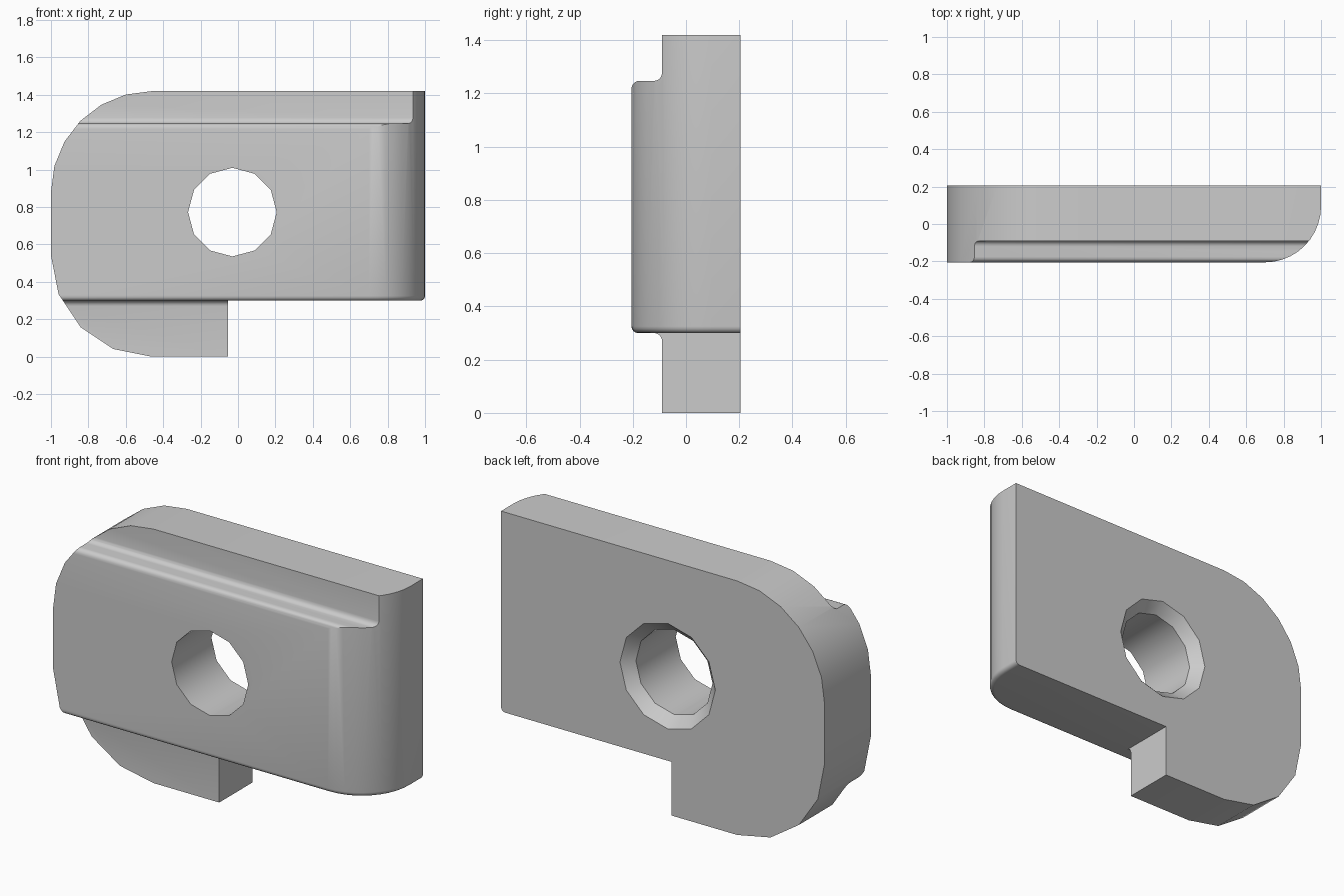
import bpy, bmesh
from math import sin, cos, pi, radians

if "Cube" in bpy.data.objects:
    bpy.data.objects.remove(bpy.data.objects["Cube"])

FRONT, STEP, BACK = -0.205, -0.09, 0.205


def loft(name, rings):
    """Closed solid through a stack of matching rings."""
    bm = bmesh.new()
    loops = [[bm.verts.new(p) for p in ring] for ring in rings]
    n = len(loops[0])
    for a, b in zip(loops, loops[1:]):
        for i in range(n):
            j = (i + 1) % n
            bm.faces.new((a[i], a[j], b[j], b[i]))
    bm.faces.new(loops[0])
    bm.faces.new(loops[-1])
    bmesh.ops.recalc_face_normals(bm, faces=bm.faces)
    mesh = bpy.data.meshes.new(name)
    bm.to_mesh(mesh)
    bm.free()
    obj = bpy.data.objects.new(name, mesh)
    bpy.context.collection.objects.link(obj)
    return obj


def arc(cx, cy, r, a0, a1, n):
    return [(cx + r * cos(radians(a0 + (a1 - a0) * i / n)),
             cy + r * sin(radians(a0 + (a1 - a0) * i / n))) for i in range(n + 1)]


def sweep_x(name, profile, x0, x1):
    return loft(name, [[(x, y, z) for y, z in profile] for x in (x0, x1)])


def combine(target, tool, operation):
    mod = target.modifiers.new(operation, 'BOOLEAN')
    mod.operation = operation
    mod.solver = 'EXACT'
    mod.object = tool
    tool.hide_render = True
    bpy.context.view_layer.objects.active = target
    bpy.ops.object.modifier_apply(modifier=mod.name)
    bpy.data.objects.remove(tool)


# Main block: rounded right front corner, softened bottom edge
def footprint(z, inset):
    pts = [(-1.2, 0.3), (-1.2, FRONT + inset)]
    pts += arc(0.7, 0.095, 0.3 - inset, -90, 0, 10) + [(1 - inset, 0.3)]
    return [(x, y, z) for x, y in pts]


R = 0.025
levels = [(0.30 + R * (1 - cos(t)), R * (1 - sin(t))) for t in (i * pi / 8 for i in range(5))]
plate = loft("clamp_plate", [footprint(z, d) for z, d in levels + [(1.6, 0)]])

# Step along the top of the front, filleted inside and out
step = [(-0.4, 1.217)] + arc(FRONT + 0.03, 1.217, 0.03, 180, 90, 5)
step += arc(STEP - 0.03, 1.277, 0.03, -90, 0, 5) + [(STEP, 1.8), (-0.4, 1.8)]
combine(plate, sweep_x("step_cutter", step, -1.4, 1.2), 'DIFFERENCE')

# Lower tab with a fillet where it meets the block
tab = [(0.3, -0.2), (STEP, -0.2)] + arc(STEP - 0.03, 0.27, 0.03, 0, 90, 5)
tab += [(STEP - 0.03, 0.4), (0.3, 0.4)]
combine(plate, sweep_x("lower_tab", tab, -1.2, -0.053), 'UNION')

# Trim to the rounded left outline and the flat back
outline = [(1.2, 0), (1.2, 1.42)] + arc(-0.46, 0.88, 0.54, 90, 180, 6)
outline += arc(-0.46, 0.54, 0.54, 180, 270, 4)
trim = loft("outline_trim", [[(x, y, z) for x, z in outline] for y in (-0.5, BACK)])
combine(plate, trim, 'INTERSECT')

# Bolt hole with a chamfer at the back
hole = [[(x, y, z) for x, z in arc(-0.03, 0.773, r, 0, 330, 11)]
        for y, r in ((-0.4, 0.237), (BACK - 0.058, 0.237), (BACK + 0.042, 0.337))]
combine(plate, loft("hole_cutter", hole), 'DIFFERENCE')

# Smooth curves, sharp edges
bpy.ops.object.select_all(action='DESELECT')
plate.select_set(True)
bpy.context.view_layer.objects.active = plate
bpy.ops.object.shade_smooth_by_angle(angle=radians(35))
